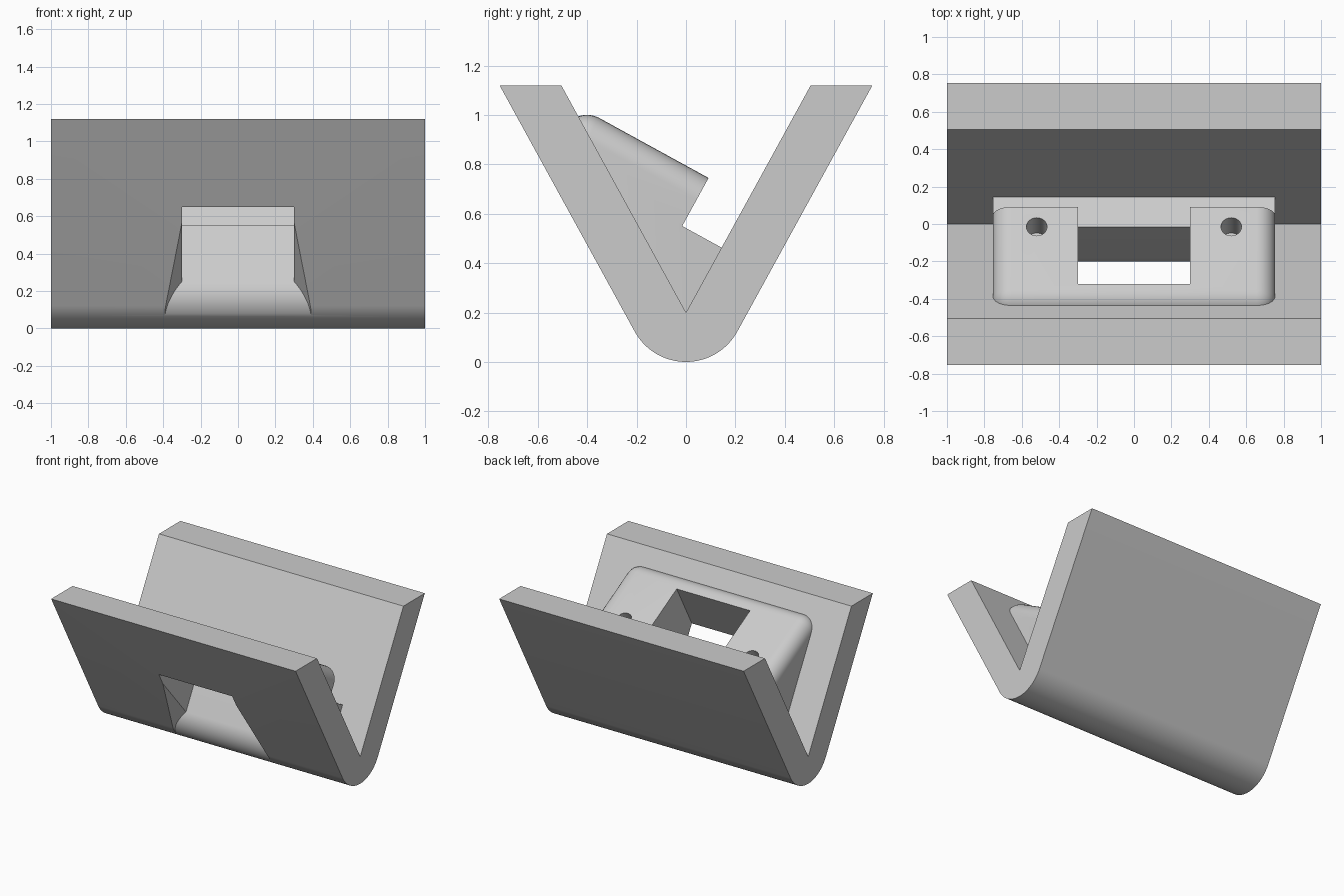
import bpy, bmesh, math
from mathutils import Vector

if "Cube" in bpy.data.objects:
    bpy.data.objects.remove(bpy.data.objects["Cube"])

grey = bpy.data.materials.new("light_grey")
grey.use_nodes = True
colour = (0.6, 0.6, 0.6, 1)
grey.diffuse_color = colour
grey.node_tree.nodes["Principled BSDF"].inputs["Base Color"].default_value = colour

# Slanted frame: ACROSS is the normal of the back wall, ALONG runs up it
ACROSS = Vector((0.877, -0.481))
ALONG = Vector((0.481, 0.877))


def slanted(n, s):
    return tuple(ACROSS * n + ALONG * s)


def arc(cy, cz, r, start, end, steps):
    angles = [math.radians(start + (end - start) * i / steps) for i in range(steps + 1)]
    return [(cy + r * math.cos(a), cz + r * math.sin(a)) for a in angles]


def add_object(name, bm):
    bmesh.ops.recalc_face_normals(bm, faces=bm.faces[:])
    mesh = bpy.data.meshes.new(name)
    bm.to_mesh(mesh)
    bm.free()
    obj = bpy.data.objects.new(name, mesh)
    bpy.context.collection.objects.link(obj)
    mesh.materials.append(grey)
    return obj


def extrude(points, width, caps=None):
    """Extrude a y-z profile to both sides; width gives the half width at a point."""
    bm = bmesh.new()
    sides = [[bm.verts.new((k * width(p), *p)) for p in points] for k in (-1, 1)]
    count = len(points)
    for side in sides:
        for cap in caps or [range(count)]:
            bm.faces.new([side[i] for i in cap])
    for i in range(count):
        j = (i + 1) % count
        bm.faces.new((sides[0][i], sides[0][j], sides[1][j], sides[1][i]))
    return bm


def combine(target, tool, operation):
    mod = target.modifiers.new(operation.title(), "BOOLEAN")
    mod.operation = operation
    mod.solver = "EXACT"
    mod.object = tool
    bpy.context.view_layer.objects.active = target
    bpy.ops.object.modifier_apply(modifier=mod.name)
    bpy.data.objects.remove(tool)


# V-shaped cradle with a rounded keel
cradle_profile = [(-0.505, 1.12), (-0.755, 1.12)]
cradle_profile += arc(0, 0.237, 0.237, 208.8, 331.2, 32)
cradle_profile += [(0.755, 1.12), (0.505, 1.12), (0, 0.2)]
cradle = add_object("cradle", extrude(cradle_profile, lambda p: 1.0))

# Inner block with a ledge against the back wall
TOP, FRONT, STEP, LEDGE = 0.697, -0.884, -0.278, 0.475
block_profile = [slanted(FRONT, 0.548), slanted(FRONT, TOP), slanted(STEP, TOP),
                 slanted(STEP, LEDGE), slanted(-0.04, LEDGE),
                 (0.08, 0.12), (-0.08, 0.12)]
bm = extrude(block_profile, lambda p: 0.755)


def level(edge, axis, value):
    return all(abs(Vector(v.co.yz).dot(axis) - value) < 0.002 for v in edge.verts)


def crosswise(edge):
    return abs(edge.verts[0].co.x - edge.verts[1].co.x) > 0.1


# Round the top and front edges, but not the edge above the step
rounded = [e for e in bm.edges
           if (level(e, ALONG, TOP) and not level(e, ACROSS, STEP))
           or (level(e, ACROSS, FRONT) and not crosswise(e))]
bmesh.ops.recalc_face_normals(bm, faces=bm.faces[:])
bmesh.ops.bevel(bm, geom=rounded, offset=0.1, offset_type="OFFSET",
                segments=8, profile=0.5, affect="EDGES")
block = add_object("block", bm)
combine(cradle, block, "UNION")

# Slanted channel through block and front wall, with a flared mouth
mouth_curve = arc(-0.03, 0.169, 0.17, 221, 151.2, 14)
hinge_top = Vector((-0.5065, 0.63))
hinge_low = Vector(mouth_curve[-1])
hinge = (hinge_low - hinge_top).normalized()
outward = Vector((hinge.y, -hinge.x))


def channel_width(p):
    return 0.3 + 0.82 * max(0, (Vector(p) - hinge_low).dot(outward))


channel_profile = [(-0.224, 1.145), tuple(hinge_top), (-0.65, 0.55), (-0.3, -0.05)]
channel_profile += mouth_curve
low = len(channel_profile) - 1
channel_profile += [slanted(STEP, LEDGE), (0.13, 0.75), (0, 1.1)]
caps = [[0, 1, low, low + 1, low + 2, low + 3], list(range(1, low + 1))]
channel = add_object("channel_cutter", extrude(channel_profile, channel_width, caps))
combine(cradle, channel, "DIFFERENCE")

# Pair of blind screw holes square to the block top
for x in (-0.52, 0.52):
    bm = bmesh.new()
    bmesh.ops.create_cone(bm, cap_ends=True, segments=32, radius1=0.055,
                          radius2=0.055, depth=0.34)
    hole = add_object("screw_hole_cutter", bm)
    hole.location = (x, *slanted(-0.399, TOP))
    hole.rotation_euler.x = -math.atan2(ALONG.x, ALONG.y)
    bpy.context.view_layer.update()
    combine(cradle, hole, "DIFFERENCE")

# Smooth curved areas, keep edges crisp
cradle.name = "cradle_with_block"
bpy.ops.object.select_all(action="DESELECT")
cradle.select_set(True)
bpy.context.view_layer.objects.active = cradle
bpy.ops.object.shade_smooth_by_angle(angle=math.radians(30))
